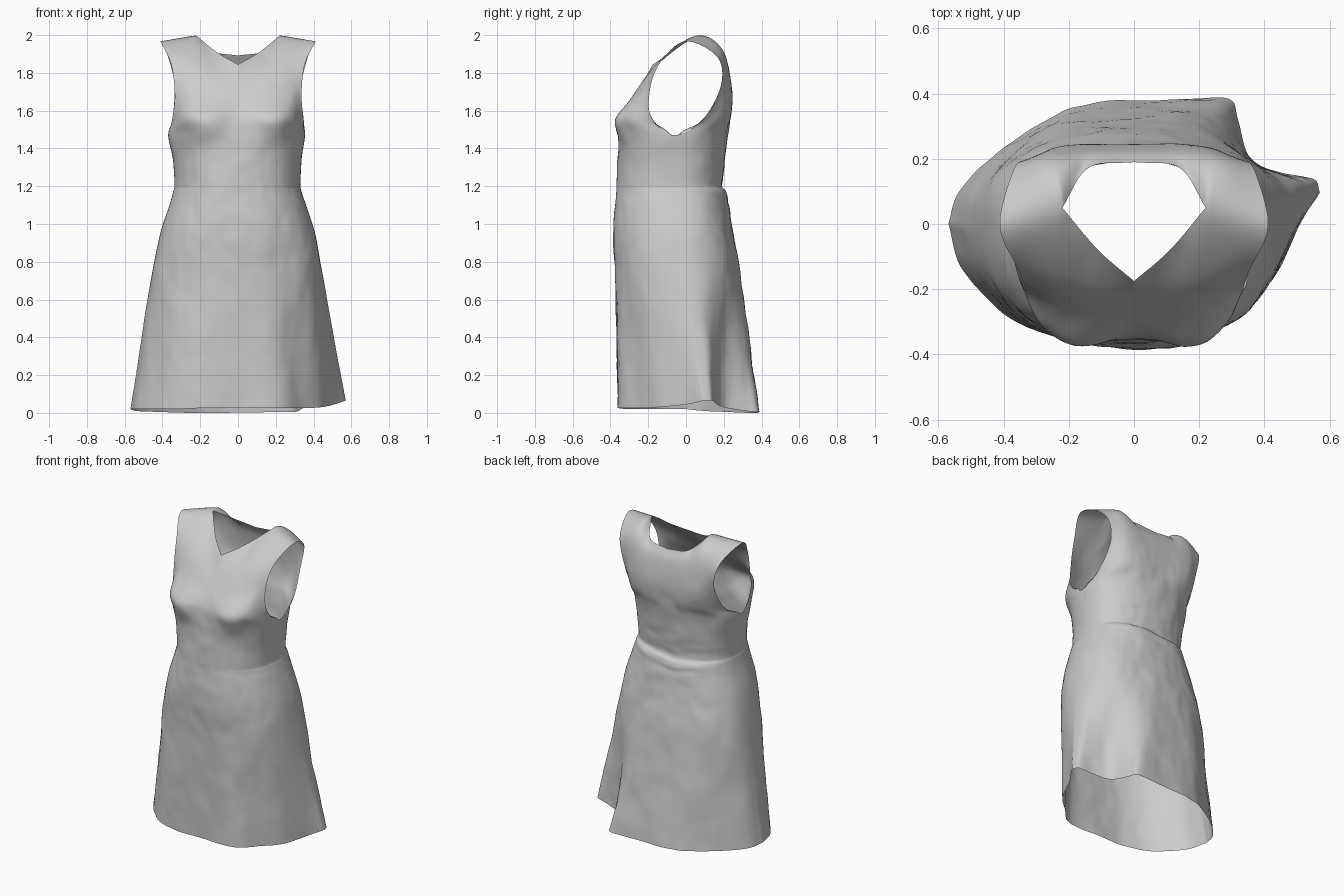
import bpy, bmesh, math
from mathutils import Vector, noise

if "Cube" in bpy.data.objects:
    bpy.data.objects.remove(bpy.data.objects["Cube"])

N = 72        # columns across the front (and across the back)
ROWS = 10     # subdivisions per profile segment, skirt and bodice
ROWS_TOP = 8  # subdivisions per profile segment, chest panels


def spline(pts, s, before=None, after=None):
    """Smooth curve through pts at s in 0..1, with optional neighbours."""
    n = len(pts) - 1
    i = min(int(s * n), n - 1)
    f = s * n - i
    b, c = pts[i], pts[i + 1]
    a = pts[i - 1] if i > 0 else (before if before is not None else 2 * b - c)
    d = pts[i + 2] if i + 2 <= n else (after if after is not None else 2 * c - b)
    return 0.5 * (2 * b + (c - a) * f + (2 * a - 5 * b + 4 * c - d) * f ** 2
                  + (3 * b - a - 3 * c + d) * f ** 3)


def vecs(rows):
    return [Vector(r) for r in rows]


# Wavy hem outline, right side to left side
HEM = {
    -1: vecs([(.57, .10, .065), (.51, 0, .045), (.44, -.15, .03), (.33, -.25, .025),
              (.22, -.35, .025), (0, -.36, .025), (-.2, -.355, .025), (-.32, -.32, .02),
              (-.43, -.25, .02), (-.53, -.13, .02), (-.57, 0, .02)]),
    1: vecs([(.57, .10, .065), (.55, .14, .065), (.45, .16, .05), (.36, .2, .03),
             (.32, .32, .01), (.28, .385, .005), (.1, .38, .003), (-.1, .375, 0),
             (-.25, .33, 0), (-.42, .22, .005), (-.54, .1, .01), (-.57, 0, .02)]),
}

# Body rings: z, left width, right width, front y, back y, side seam y
RINGS = [
    (.75, .455, .445, -.375, .285, -.02),
    (.95, .412, .408, -.385, .25, -.03),
    (1.1, .362, .362, -.378, .228, -.04),
    (1.17, .342, .338, -.372, .215, -.04),
    (1.21, .335, .33, -.37, .190, -.04),
    (1.34, .345, .335, -.36, .205, -.05),
    (1.47, .37, .355, -.348, .22, -.06),
]

# Chest and upper back rows: armhole edge, outer, inner, centre
PANEL = {
    -1: [vecs(r) for r in (
        [(.347, -.18, 1.56), (.275, -.30, 1.57), (.15, -.345, 1.57), (0, -.335, 1.57)],
        [(.335, -.195, 1.69), (.26, -.245, 1.69), (.14, -.28, 1.68), (0, -.285, 1.67)],
        [(.355, -.14, 1.85), (.245, -.155, 1.85), (.13, -.195, 1.80), (0, -.225, 1.76)],
        [(.412, -.005, 1.967), (.22, .05, 1.996), (.11, -.08, 1.908), (0, -.175, 1.845)])],
    1: [vecs(r) for r in (
        [(.347, .09, 1.56), (.26, .20, 1.57), (.13, .235, 1.57), (0, .235, 1.57)],
        [(.335, .185, 1.73), (.25, .23, 1.72), (.13, .245, 1.70), (0, .245, 1.69)],
        [(.37, .165, 1.885), (.25, .192, 1.925), (.13, .22, 1.84), (0, .225, 1.82)],
        [(.412, -.005, 1.967), (.22, .05, 1.996), (.14, .172, 1.915), (0, .19, 1.892)])],
}


def ring_point(ring, side, t):
    z, xl, xr, yf, yb, yc = ring
    th = math.pi * t
    c, s = math.cos(th), max(math.sin(th), 0)
    e = 2 / 2.3
    x = math.copysign(abs(c) ** e, c) * (xr if c > 0 else xl)
    return Vector((x, yc + ((yf if side < 0 else yb) - yc) * s ** e, z))


def panel_point(row, t, is_top):
    right = t <= 0.5
    u = 2 * t if right else 2 * (1 - t)
    if is_top:  # straight shoulder seam, then neckline
        p = row[0].lerp(row[1], u * 3) if u <= 1 / 3 else spline(row[1:], (u - 1 / 3) * 1.5)
    else:
        mirror = Vector((-row[2].x, row[2].y, row[2].z))
        p = spline(row, u, after=mirror)
    return Vector((p.x if right else -p.x, p.y, p.z))


def shape(p, side, t):
    """Bust fullness and soft cloth wrinkles."""
    q = p.copy()
    if side < 0:
        q.y -= (.04 * min(1, 3 * max(0, math.sin(math.pi * t)))
                * math.exp(-((abs(p.x) - .19) / .11) ** 2 - ((p.z - 1.51) / .085) ** 2))
    low = max(0, min(1, (1.9 - p.z) / .4))
    q.y += .007 * low * noise.noise(Vector((p.x * 7, p.y * 7, p.z * 4)))
    q.y += .004 * low * noise.noise(Vector((p.x * 17, p.y * 17, p.z * 11)))
    q.x += .004 * low * noise.noise(Vector((p.x * 6 + 9, p.y * 6, p.z * 5)))
    if side > 0:  # gathers around the back waist
        near = math.exp(-((p.z - 1.2) / .12) ** 2) * max(0, math.sin(math.pi * t))
        q.z += .03 * near * noise.noise(Vector((p.x * 5, 2, p.z * 2)))
        q.y += .008 * near * noise.noise(Vector((p.x * 5, 7, p.z * 22)))
    return q


def column(side, t):
    hem = spline(HEM[side], t)
    body = [ring_point(r, side, t) for r in RINGS]
    body = [hem, hem.lerp(body[0], .5)] + body
    top, other = ([panel_point(r, t, k == 3) for k, r in enumerate(PANEL[s])]
                  for s in (side, -side))
    edge = t in (0.0, 1.0)
    # Round the cloth over the shoulder, and the armhole under the arm
    u = 2 * min(t, 1 - t)
    over = max(0, min(1, 1 - (u - 1 / 3) * 4))
    after = (2 * top[3] - top[2]).lerp(other[2], over)
    before = other[0] if edge else body[-2]
    n, m = (len(body) - 1) * ROWS, len(top) * ROWS_TOP
    pts = [spline(body, k / n, after=None if edge else top[0]) for k in range(n + 1)]
    chest = [body[-1]] + top
    pts += [spline(chest, k / m, before, after) for k in range(1, m + 1)]
    return [shape(p, side, t) for p in pts]


# Dress: front and back sheets welded along side seams and shoulders
bm = bmesh.new()
for side in (-1, 1):
    grid = [[bm.verts.new(p) for p in column(side, j / N)] for j in range(N + 1)]
    for a, b in zip(grid, grid[1:]):
        for k in range(len(a) - 1):
            quad = (a[k], a[k + 1], b[k + 1], b[k])
            bm.faces.new(quad if side < 0 else quad[::-1])
bmesh.ops.remove_doubles(bm, verts=bm.verts, dist=.0008)
bmesh.ops.recalc_face_normals(bm, faces=bm.faces)
mesh = bpy.data.meshes.new("dress")
bm.to_mesh(mesh)
bm.free()
dress = bpy.data.objects.new("dress", mesh)
bpy.context.collection.objects.link(dress)
for poly in mesh.polygons:
    poly.use_smooth = True
